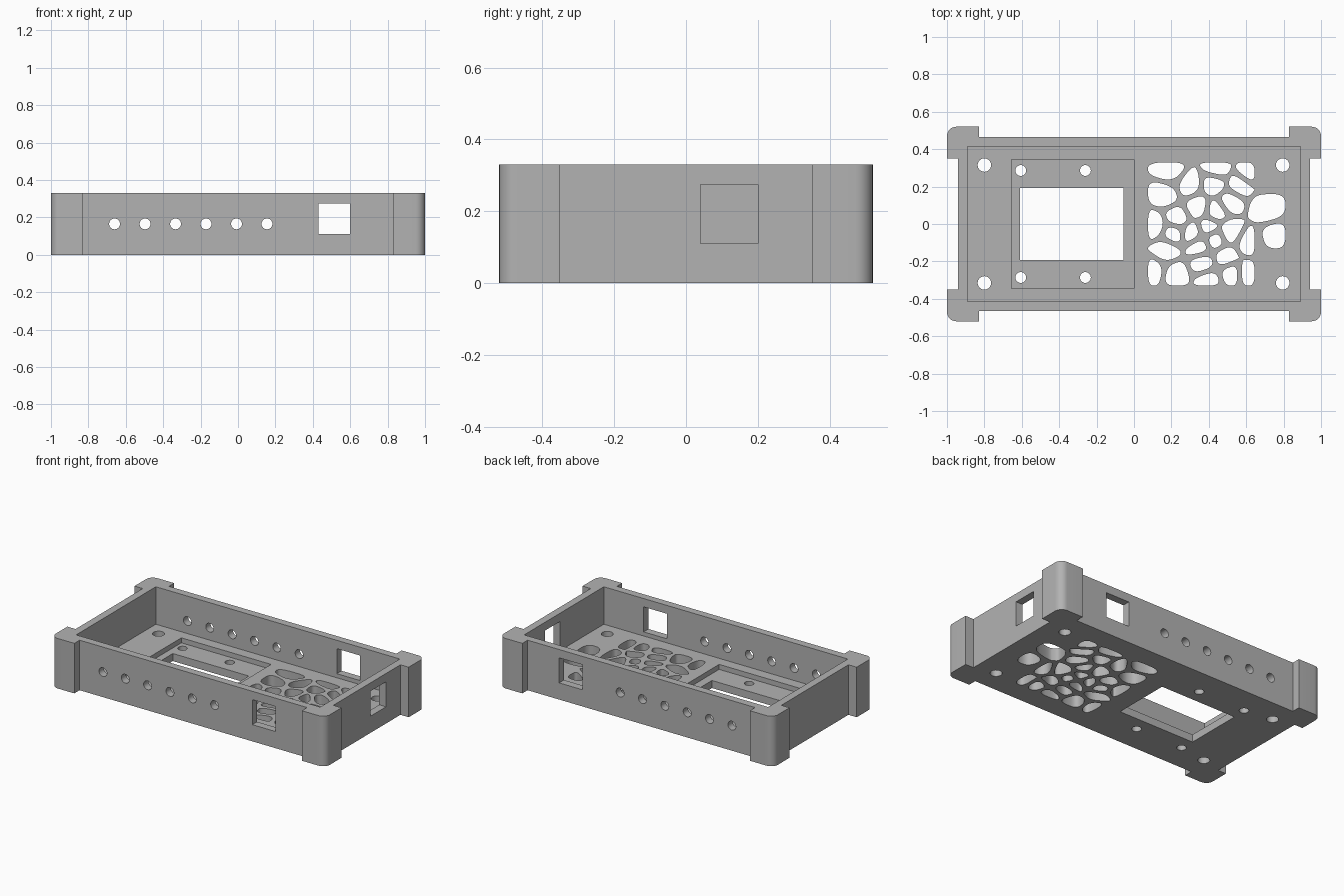
import bpy
import bmesh
import math
from mathutils import Vector

HEIGHT = 0.33
FLOOR = 0.083
RECESS = 0.05

cube = bpy.data.objects.get("Cube")
if cube:
    bpy.data.objects.remove(cube, do_unlink=True)


def rect(x0, x1, y0, y1):
    return [(x0, y0), (x1, y0), (x1, y1), (x0, y1)]


def circle(cx, cy, r, n=24):
    angles = [2 * math.pi * i / n for i in range(n)]
    return [(cx + r * math.cos(a), cy + r * math.sin(a)) for a in angles]


def prism(bm, outline, low, high, along_y=False):
    """Extrude a closed outline along z, or along y."""
    def ring(w):
        return [bm.verts.new((u, w, v) if along_y else (u, v, w)) for u, v in outline]
    a, b = ring(low), ring(high)
    n = len(a)
    faces = [bm.faces.new(a[::-1]), bm.faces.new(b)]
    faces += [bm.faces.new((a[i], a[(i + 1) % n], b[(i + 1) % n], b[i])) for i in range(n)]
    bmesh.ops.recalc_face_normals(bm, faces=faces)


def make_object(name, bm):
    mesh = bpy.data.meshes.new(name)
    bm.to_mesh(mesh)
    bm.free()
    obj = bpy.data.objects.new(name, mesh)
    bpy.context.scene.collection.objects.link(obj)
    return obj


def cut(target, name, bm):
    """Subtract a cutter mesh, then discard it."""
    cutter = make_object(name, bm)
    cutter.hide_render = True
    mod = target.modifiers.new(name, 'BOOLEAN')
    mod.operation = 'DIFFERENCE'
    mod.solver = 'EXACT'
    mod.object = cutter
    bpy.context.view_layer.objects.active = target
    bpy.ops.object.modifier_apply(modifier=name)
    bpy.data.objects.remove(cutter, do_unlink=True)


def clip(poly, point, normal):
    """Keep the side of a convex polygon behind a line."""
    out = []
    for i, p in enumerate(poly):
        q = poly[(i + 1) % len(poly)]
        dp, dq = (p - point).dot(normal), (q - point).dot(normal)
        if dp <= 0:
            out.append(p)
        if dp * dq < 0:
            out.append(p.lerp(q, dp / (dp - dq)))
    return out


def rounded(poly, rounds=3):
    """Corner cutting, which turns a polygon into a smooth pebble."""
    for _ in range(rounds):
        cut_poly = []
        for i, p in enumerate(poly):
            q = poly[(i + 1) % len(poly)]
            cut_poly += [p.lerp(q, 0.23), p.lerp(q, 0.77)]
        poly = cut_poly
    return poly


# Body outline: thin walls with a rounded post on each corner
def body_outline():
    r = 0.05
    arc = [(1 - r + r * math.cos(t), 0.52 - r + r * math.sin(t))
           for t in [math.pi / 2 * i / 8 for i in range(9)]]
    quarter = [(0.94, 0.35), (1, 0.35)] + arc + [(0.83, 0.52), (0.83, 0.465)]
    left = [(-x, y) for x, y in reversed(quarter)]
    upper = quarter + left
    return upper + [(x, -y) for x, y in reversed(upper)]


bm = bmesh.new()
prism(bm, body_outline(), 0, HEIGHT)
tray = make_object("case_tray", bm)

# Open inside, and the shallow display recess in the floor
bm = bmesh.new()
prism(bm, rect(-0.89, 0.89, -0.415, 0.415), FLOOR, 0.6)
cut(tray, "cavity", bm)
bm = bmesh.new()
prism(bm, rect(-0.655, 0, -0.345, 0.345), RECESS, 0.2)
cut(tray, "recess", bm)

# Floor openings: display window and screw holes
bm = bmesh.new()
prism(bm, rect(-0.61, -0.055, -0.192, 0.192), -0.1, 0.1)
for side in (-1, 1):
    for x in (-0.8, 0.795):
        prism(bm, circle(x, side * 0.315, 0.036), -0.1, 0.1)
    for x in (-0.605, -0.26):
        prism(bm, circle(x, side * 0.286, 0.029), -0.1, 0.1)

# Wall openings: row of round holes and the square ports
for i in range(6):
    prism(bm, circle(-0.66 + 0.163 * i, 0.165, 0.029), -0.7, 0.7, along_y=True)
prism(bm, rect(0.43, 0.6, -0.7, 0.7), 0.11, 0.275)
prism(bm, rect(0.8, 1.1, 0.04, 0.2), 0.11, 0.275)

# Vent: pebble-shaped cells grown around seed points
seeds = [Vector(s) for s in (
    (.20, .28), (.45, .30), (.61, .28), (.29, .21), (.43, .21), (.56, .21),
    (.17, .16), (.34, .09), (.51, .12), (.44, .07), (.23, .03), (.11, -.01),
    (.51, -.04), (.40, -.02), (.31, -.05), (.21, -.05), (.17, -.14),
    (.35, -.12), (.43, -.08), (.62, -.10), (.49, -.18), (.37, -.21),
    (.10, -.25), (.22, -.27), (.40, -.30), (.52, -.26), (.61, -.26))]
large = [Vector((.70, .08)), Vector((.74, -.07))]
for s in seeds + large:
    bounds = rect(0.5, 0.81, -0.13, 0.16) if s in large else rect(0.075, 0.645, -0.33, 0.33)
    cell = [Vector(p) for p in bounds]
    for other in seeds + large:
        if other != s:
            n = (other - s).normalized()
            cell = clip(cell, (s + other) / 2 - n * 0.013, n)
    if len(cell) > 2:
        prism(bm, [tuple(p) for p in rounded(cell)], -0.1, 0.1)
cut(tray, "openings", bm)

# One grey plastic for the whole tray
grey = bpy.data.materials.new("grey_plastic")
grey.use_nodes = True
colour = (0.45, 0.45, 0.45, 1)
grey.diffuse_color = colour
grey.node_tree.nodes["Principled BSDF"].inputs["Base Color"].default_value = colour
tray.data.materials.clear()
tray.data.materials.append(grey)

bpy.ops.object.select_all(action='DESELECT')
tray.select_set(True)
bpy.context.view_layer.objects.active = tray
bpy.ops.object.shade_smooth_by_angle(angle=math.radians(30))
